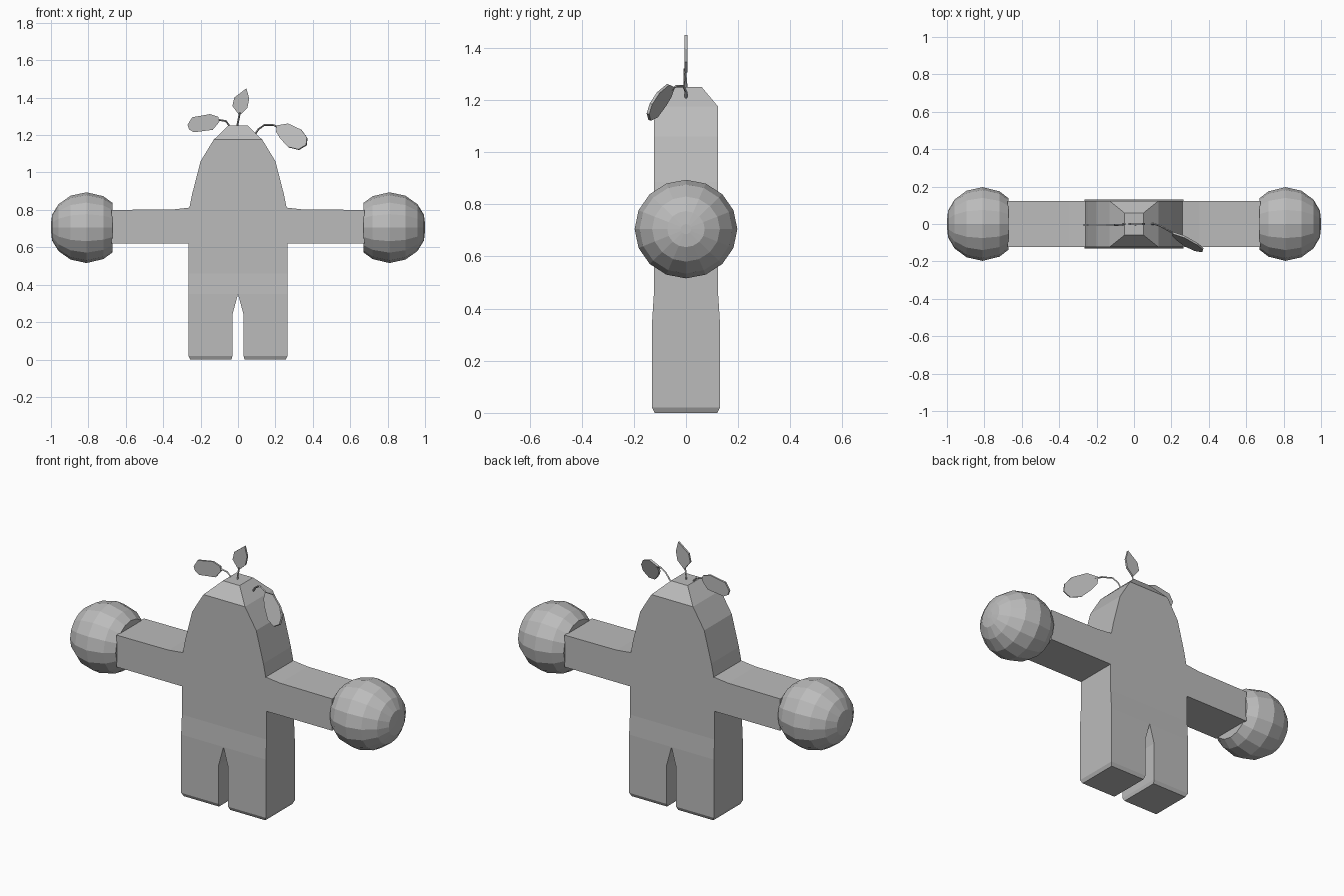
import bpy, bmesh, math
from mathutils import Vector

if "Cube" in bpy.data.objects:
    bpy.data.objects.remove(bpy.data.objects["Cube"])

grey = bpy.data.materials.new("plain grey")
grey.diffuse_color = (0.5, 0.5, 0.5, 1)
grey.use_nodes = True
grey.node_tree.nodes["Principled BSDF"].inputs["Base Color"].default_value = grey.diffuse_color


def make(name, bm, mirror=False):
    bmesh.ops.remove_doubles(bm, verts=bm.verts, dist=1e-5)
    bmesh.ops.recalc_face_normals(bm, faces=bm.faces)
    me = bpy.data.meshes.new(name)
    bm.to_mesh(me)
    bm.free()
    me.materials.append(grey)
    ob = bpy.data.objects.new(name, me)
    bpy.context.collection.objects.link(ob)
    if mirror:
        m = ob.modifiers.new("Mirror", 'MIRROR')
        m.merge_threshold = 0.0005
    return ob


def loft(rings, caps=(True, True)):
    bm = bmesh.new()
    vs = [[bm.verts.new(p) for p in r] for r in rings]
    n = len(rings[0])
    for a, b in zip(vs, vs[1:]):
        for i in range(n):
            j = (i + 1) % n
            bm.faces.new((a[i], a[j], b[j], b[i]))
    if caps[0]:
        bm.faces.new(vs[0][::-1])
    if caps[1]:
        bm.faces.new(vs[-1])
    return bm


# Body with legs and head: half sections (z, inner x, outer x, half depth)
sections = [(0, .035, .255, .12), (.02, .03, .265, .13), (.24, .03, .265, .13),
            (.35, 0, .265, .13), (.46, 0, .265, .123), (.62, 0, .265, .123),
            (.81, 0, .26, .123), (.885, 0, .245, .123), (1.06, 0, .2, .123),
            (1.175, 0, .13, .123), (1.25, 0, .052, .06)]
bm = loft([[(xi, -y, z), (xo, -y, z), (xo, y, z), (xi, y, z)]
           for z, xi, xo, y in sections])
inner = [f for f in bm.faces if all(abs(v.co.x) < 1e-5 for v in f.verts)]
bmesh.ops.delete(bm, geom=inner, context='FACES')
make("body", bm, True)

# Arms
make("arms", loft([[(x, -.123, .62), (x, .123, .62), (x, .123, zt), (x, -.123, zt)]
                   for x, zt in [(.26, .812), (.35, .802), (.675, .8)]]), True)

# Ball hands, turned around the x axis
profile = [(.67, .137), (.72, .175), (.81, .197), (.895, .178),
           (.96, .13), (.994, .072), (1.0, .02)]
N = 16
make("ball_hands", loft([[(x, r * math.cos(2 * math.pi * i / N),
                           .705 + r * .96 * math.sin(2 * math.pi * i / N))
                          for i in range(N)] for x, r in profile]), True)


# Leaves: outline in x and z, laid on a plane that gives y
def leaf(name, outline, plane):
    bm = bmesh.new()
    bm.faces.new([bm.verts.new((x, plane(x, z), z)) for x, z in outline])
    ob = make(name, bm)
    s = ob.modifiers.new("Thickness", 'SOLIDIFY')
    s.thickness = .011
    s.offset = 0


leaf("upright_leaf", [(.008, 1.305), (-.03, 1.355), (-.02, 1.40), (.045, 1.45),
                      (.06, 1.395), (.05, 1.345)], lambda x, z: 0)
leaf("left_leaf", [(-.27, 1.255), (-.245, 1.295), (-.15, 1.312), (-.105, 1.297),
                   (-.1, 1.27), (-.135, 1.228), (-.235, 1.215), (-.262, 1.23)],
     lambda x, z: -.005)
leaf("right_leaf", [(.208, 1.25), (.27, 1.26), (.34, 1.227), (.37, 1.185),
                    (.366, 1.147), (.325, 1.122), (.27, 1.135), (.227, 1.18),
                    (.206, 1.215)],
     lambda x, z: -.05 - .39 * (x - .205) + .36 * (z - 1.24))


# Stems: square tubes along a path
def stem(name, pts, r=.005):
    pts = [Vector(p) for p in pts]
    rings = []
    for i, p in enumerate(pts):
        d = (pts[min(i + 1, len(pts) - 1)] - pts[max(i - 1, 0)]).normalized()
        u = d.cross(Vector((0, 1, 0))).normalized()
        v = d.cross(u)
        rings.append([p + r * u, p + r * v, p - r * u, p - r * v])
    make(name, loft(rings))


stem("upright_stem", [(-.005, 0, 1.21), (-.002, 0, 1.26), (.01, -.005, 1.32)])
stem("left_stem", [(-.045, 0, 1.22), (-.05, 0, 1.255), (-.065, -.004, 1.275),
                   (-.115, -.005, 1.283)])
stem("right_stem", [(.085, 0, 1.195), (.11, 0, 1.232), (.14, -.01, 1.253),
                    (.19, -.038, 1.253), (.225, -.056, 1.238)])
